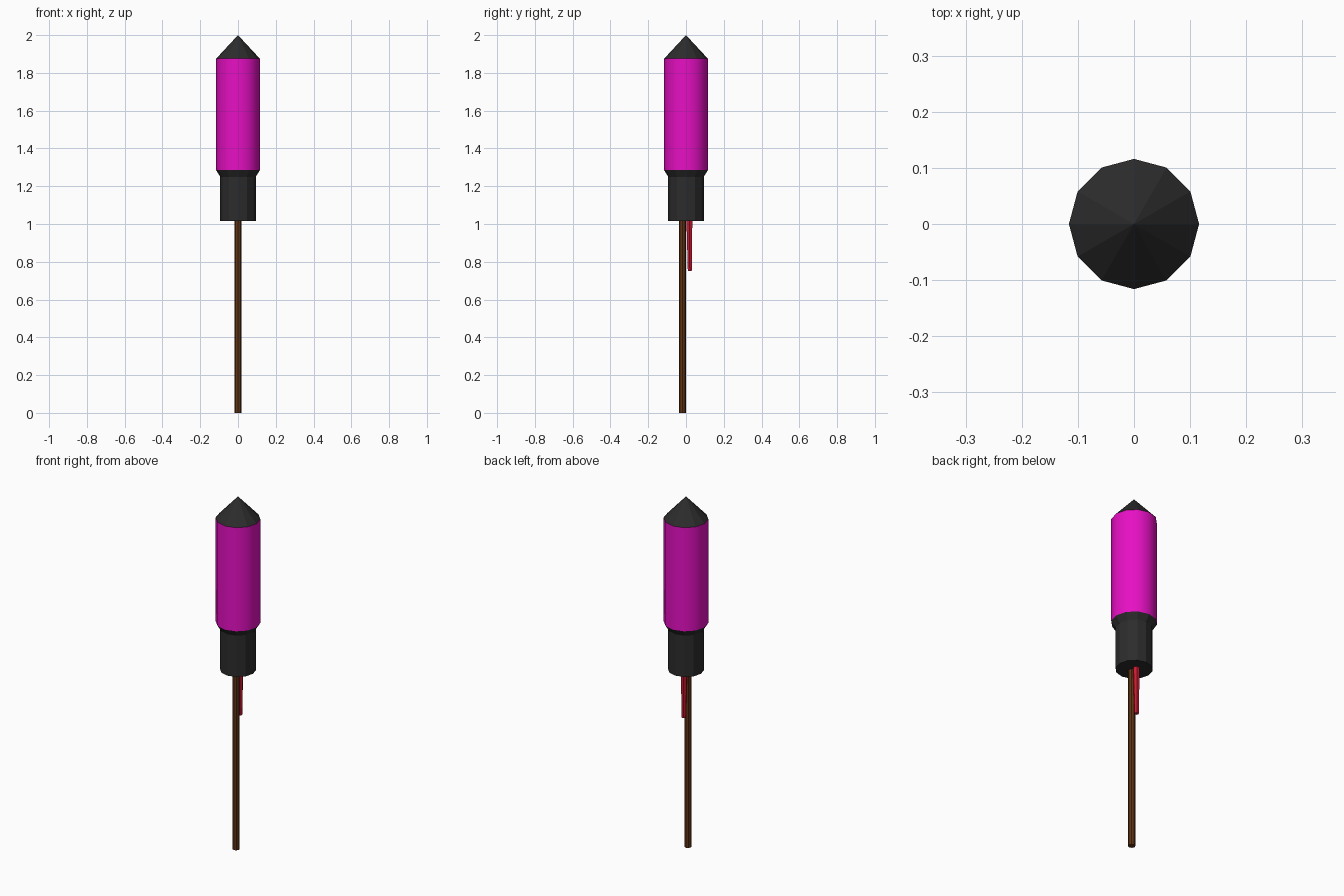
import bpy, bmesh
from math import cos, sin, tau, radians

if "Cube" in bpy.data.objects:
    bpy.data.objects.remove(bpy.data.objects["Cube"])


def material(name, rgb):
    m = bpy.data.materials.new(name)
    m.diffuse_color = (*rgb, 1)
    m.use_nodes = True
    m.node_tree.nodes["Principled BSDF"].inputs["Base Color"].default_value = m.diffuse_color
    return m


def lathe(name, profile, mat, sides=12, smooth=False):
    """Stack rings given as (radius, z, y offset); radius 0 makes a point."""
    bm = bmesh.new()
    rings = []
    for r, z, y in profile:
        n = sides if r > 0 else 1
        rings.append([bm.verts.new((r * cos(tau * i / sides), y + r * sin(tau * i / sides), z))
                      for i in range(n)])
    for a, b in zip(rings, rings[1:]):
        for i in range(sides):
            j = (i + 1) % sides
            if len(b) == 1:
                bm.faces.new((a[i], a[j], b[0]))
            else:
                bm.faces.new((a[i], a[j], b[j], b[i]))
    for ring in (rings[0], rings[-1]):
        if len(ring) > 2:
            bm.faces.new(ring)
    bmesh.ops.recalc_face_normals(bm, faces=bm.faces)
    me = bpy.data.meshes.new(name)
    bm.to_mesh(me)
    bm.free()
    me.materials.append(mat)
    ob = bpy.data.objects.new(name, me)
    bpy.context.collection.objects.link(ob)
    if smooth:
        bpy.ops.object.select_all(action='DESELECT')
        bpy.context.view_layer.objects.active = ob
        ob.select_set(True)
        bpy.ops.object.shade_smooth_by_angle(angle=radians(32))
    return ob


black = material("black_card", (0.025, 0.025, 0.025))
pink = material("pink_paper", (0.80, 0.005, 0.55))
wood = material("brown_wood", (0.12, 0.035, 0.008))
red = material("red_fuse", (0.60, 0.01, 0.03))

# Pointed cap, paper tube and stepped motor section
lathe("nose_cone", [(0.116, 1.875, 0), (0, 2.0, 0)], black)
lathe("body_tube", [(0.116, 1.285, 0), (0.116, 1.875, 0)], pink, smooth=True)
lathe("motor_section", [(0.094, 1.015, 0), (0.094, 1.25, 0), (0.116, 1.285, 0)], black)

# Guide stick in front of centre, tapered fuse behind it
lathe("guide_stick", [(0.019, 0, -0.018), (0.019, 1.02, -0.018)], wood, sides=8)
lathe("fuse", [(0.012, 0.75, 0.020), (0.018, 1.02, 0.018)], red, sides=6)
